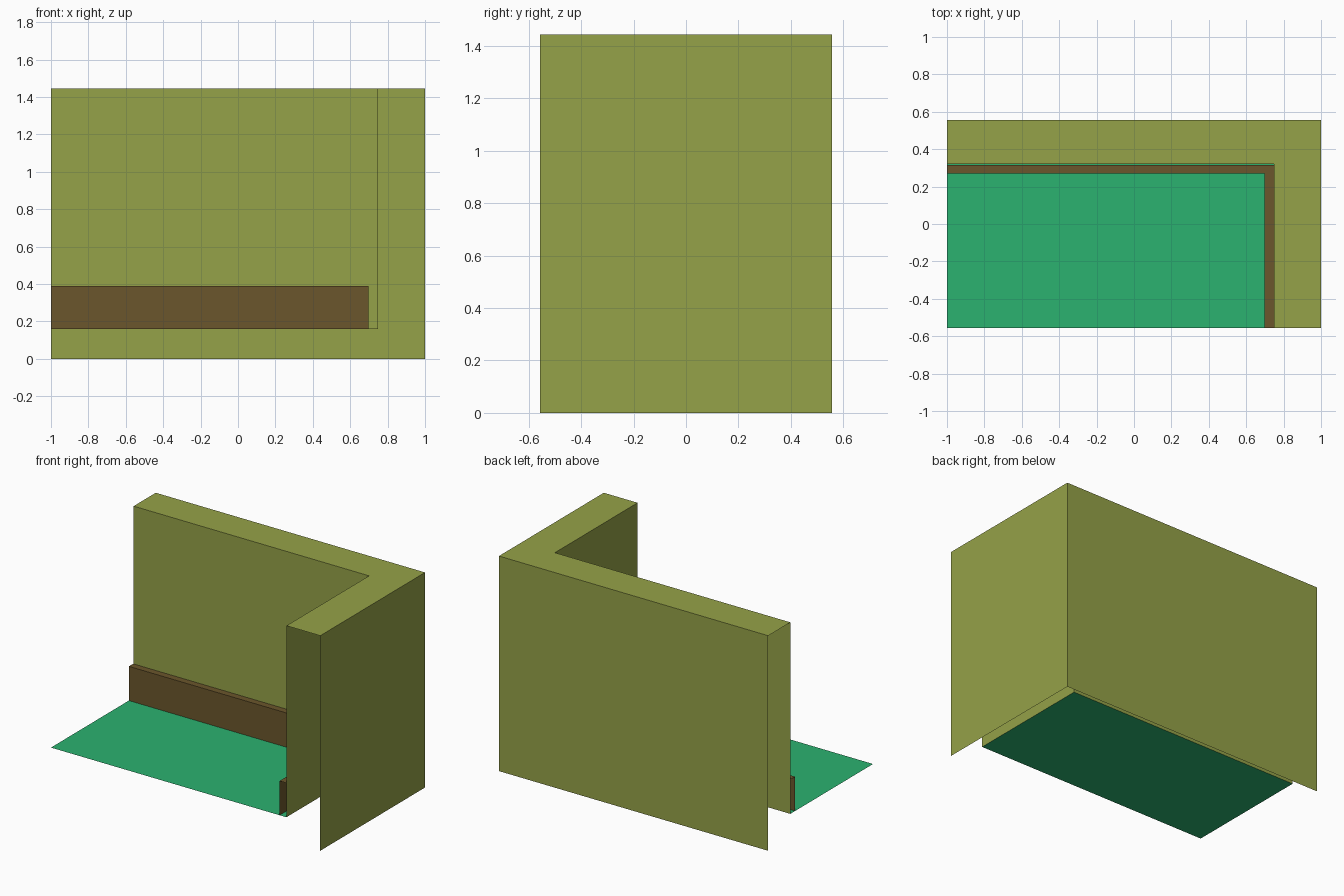
import bpy

if "Cube" in bpy.data.objects:
    bpy.data.objects.remove(bpy.data.objects["Cube"])

X, Y = 1.0, 0.556          # outer half extents
TOP, FLOOR = 1.444, 0.158  # wall top and floor level
WX, WY = 0.749, 0.321      # inner wall faces
SX, SY = 0.698, 0.27       # skirting front faces


def make_object(name, verts, faces, color):
    mesh = bpy.data.meshes.new(name)
    mesh.from_pydata(verts, [], faces)
    mat = bpy.data.materials.new(name + "_colour")
    mat.diffuse_color = (*color, 1)
    mat.use_nodes = True
    mat.node_tree.nodes["Principled BSDF"].inputs["Base Color"].default_value = mat.diffuse_color
    mesh.materials.append(mat)
    obj = bpy.data.objects.new(name, mesh)
    bpy.context.collection.objects.link(obj)
    return obj


def sweep_corner(name, profile, color):
    """Sweep an open (x, y, z) profile along the L-shaped back/right path."""
    verts, faces = [], []
    for x, y, z in profile:
        verts += [(-X, y, z), (x, y, z), (x, -Y, z)]
    for i in range(len(profile) - 1):
        for j in range(2):
            a, b = 3 * i + j, 3 * (i + 1) + j
            faces.append((a, b, b + 1, a + 1))
    return make_object(name, verts, faces, color)


# Corner walls: outer shell, top cap and inner face, open ends and underside
sweep_corner("corner_walls",
             [(X, Y, 0), (X, Y, TOP), (WX, WY, TOP), (WX, WY, FLOOR)],
             (0.30, 0.36, 0.065))

# Skirting board along the inner wall faces
sweep_corner("skirting_board",
             [(WX, WY - 0.006, 0.388), (SX, SY, 0.388), (SX, SY, FLOOR)],
             (0.147, 0.093, 0.025))

# Floor sheet
make_object("floor",
            [(-X, -Y, FLOOR), (WX, -Y, FLOOR), (WX, WY, FLOOR), (-X, WY, FLOOR)],
            [(0, 1, 2, 3)], (0.024, 0.445, 0.16))
